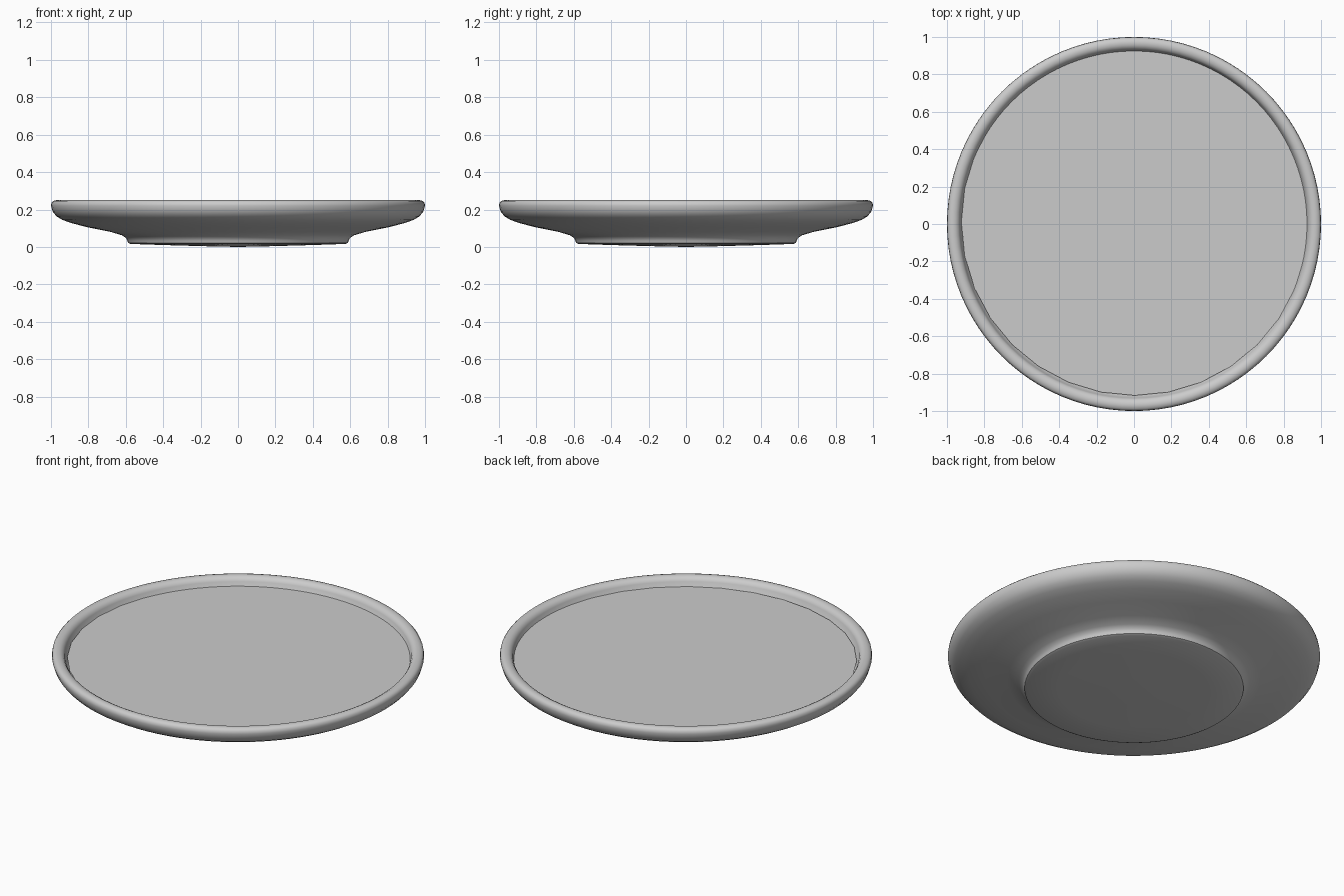
import bpy, bmesh, math

if "Cube" in bpy.data.objects:
    bpy.data.objects.remove(bpy.data.objects["Cube"])


def lathe(name, profile, steps):
    """Spin an (r, z) profile around the z axis into a mesh object."""
    bm = bmesh.new()
    verts = [bm.verts.new((r, 0, z)) for r, z in profile]
    edges = [bm.edges.new(pair) for pair in zip(verts, verts[1:])]
    bmesh.ops.spin(bm, geom=verts + edges, cent=(0, 0, 0), axis=(0, 0, 1),
                   angle=2 * math.pi, steps=steps)
    bmesh.ops.remove_doubles(bm, verts=bm.verts, dist=0.0005)
    bmesh.ops.recalc_face_normals(bm, faces=bm.faces)
    mesh = bpy.data.meshes.new(name)
    bm.to_mesh(mesh)
    bm.free()
    obj = bpy.data.objects.new(name, mesh)
    bpy.context.collection.objects.link(obj)
    bpy.ops.object.select_all(action='DESELECT')
    obj.select_set(True)
    bpy.context.view_layer.objects.active = obj
    bpy.ops.object.shade_smooth_by_angle(angle=math.radians(40))
    return obj


# Shallow dish: foot, flared underside, rounded rim, hollow inside
lathe("dish", [
    (0, 0), (0.15, 0.003), (0.4, 0.01), (0.575, 0.016), (0.588, 0.022),
    (0.592, 0.035), (0.6, 0.048), (0.62, 0.062), (0.68, 0.08), (0.8, 0.104),
    (0.89, 0.127), (0.94, 0.145), (0.97, 0.163), (0.99, 0.187), (1.0, 0.22),
    (0.997, 0.236), (0.988, 0.246), (0.97, 0.25), (0.955, 0.248),
    (0.94, 0.24), (0.931, 0.225), (0.925, 0.2), (0.905, 0.175),
    (0.85, 0.155), (0.7, 0.125), (0.55, 0.1), (0, 0.09)], 96)

# Flat filling disc, sitting just below the rim and slightly off centre
bpy.ops.mesh.primitive_circle_add(vertices=32, radius=0.927, fill_type='NGON',
                                  location=(0.004, 0.01, 0.2))
bpy.context.object.name = "filling_surface"
